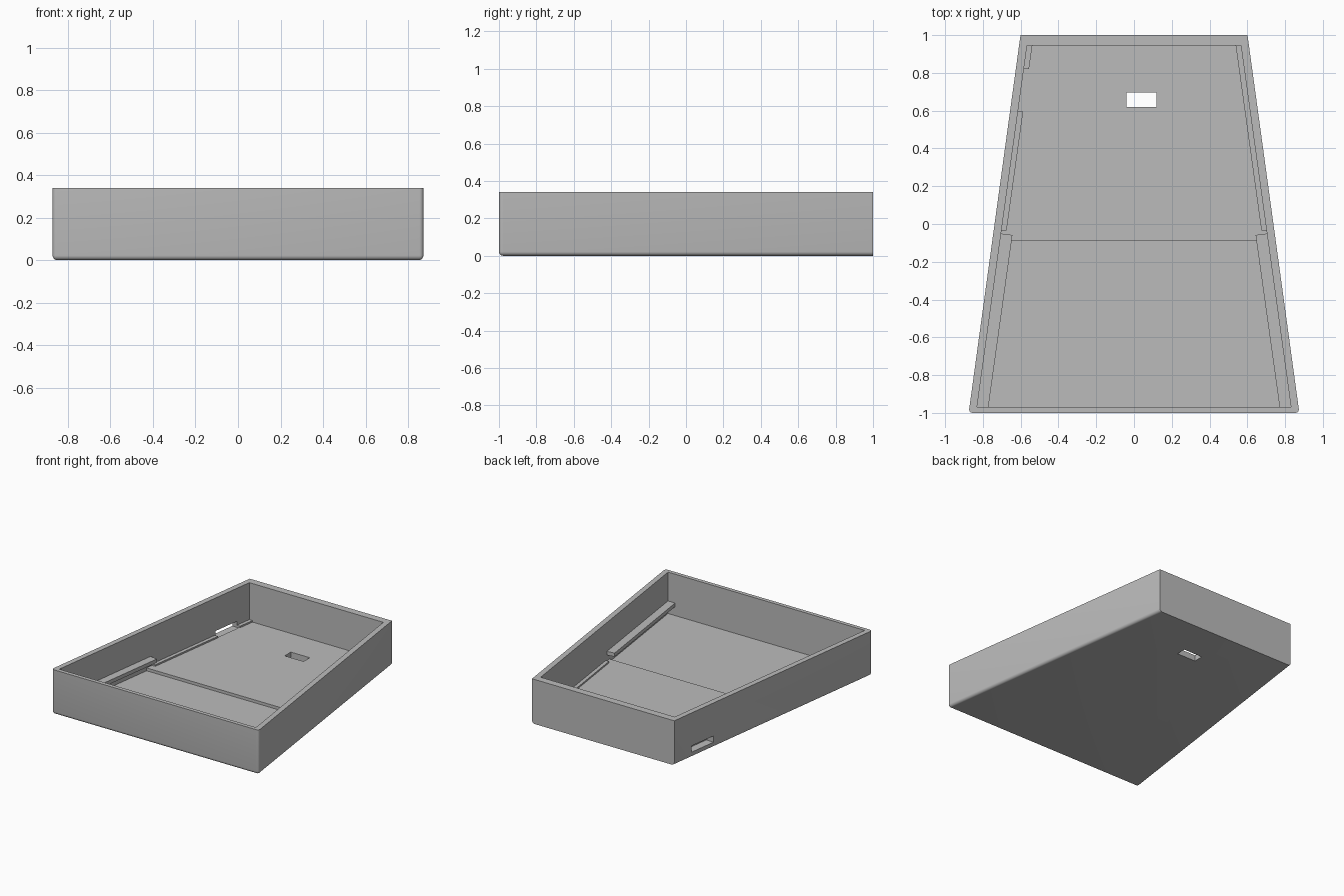
import bpy, bmesh, math

if "Cube" in bpy.data.objects:
    bpy.data.objects.remove(bpy.data.objects["Cube"])

grey = bpy.data.materials.new("plain grey")
grey.use_nodes = True
colour = (0.5, 0.5, 0.5, 1)
grey.diffuse_color = colour
grey.node_tree.nodes["Principled BSDF"].inputs["Base Color"].default_value = colour

HEIGHT, FLOOR_FRONT, FLOOR_BACK = 0.34, 0.024, 0.046
FRONT_IN, BACK_IN, STEP_Y = -0.97, 0.945, -0.09


def outer(y):
    return 0.601 + (1 - y) * 0.1372


def inner(y):
    return 0.566 + (BACK_IN - y) * 0.1384


def prism(name, points, z0, z1, bevel_rule=None):
    """Extrude a flat outline from z0 to z1, optionally rounding chosen edges."""
    bm = bmesh.new()
    face = bm.faces.new([bm.verts.new((x, y, z0)) for x, y in points])
    top = bmesh.ops.extrude_face_region(bm, geom=[face])["geom"]
    for v in top:
        if isinstance(v, bmesh.types.BMVert):
            v.co.z = z1
    bmesh.ops.recalc_face_normals(bm, faces=bm.faces)
    if bevel_rule:
        edges = [e for e in bm.edges if bevel_rule(*[v.co for v in e.verts])]
        bmesh.ops.bevel(bm, geom=edges, offset=0.022, segments=5,
                        profile=0.5, affect='EDGES')
    mesh = bpy.data.meshes.new(name)
    bm.to_mesh(mesh)
    bm.free()
    mesh.materials.append(grey)
    obj = bpy.data.objects.new(name, mesh)
    bpy.context.collection.objects.link(obj)
    return obj


def trapezoid(width, y0, y1):
    return [(-width(y0), y0), (width(y0), y0), (width(y1), y1), (-width(y1), y1)]


def cut(target, cutter):
    mod = target.modifiers.new("cut", 'BOOLEAN')
    mod.operation, mod.solver, mod.object = 'DIFFERENCE', 'EXACT', cutter
    bpy.context.view_layer.objects.active = target
    bpy.ops.object.modifier_apply(modifier=mod.name)


def rounded(a, b):
    # Front uprights and the bottom edges, except along the back
    upright = abs(a.z - b.z) > 0.1 and a.y < 0
    bottom = a.z + b.z < 0.01 and a.y + b.y < 1.5
    return upright or bottom


# Tapered tray shell and its raised rear floor
tray = prism("tray_shell", trapezoid(outer, -1, 1), 0, HEIGHT, rounded)
floor = prism("raised_rear_floor",
              trapezoid(lambda y: inner(y) + 0.005, STEP_Y, BACK_IN + 0.005),
              FLOOR_FRONT - 0.005, FLOOR_BACK)

# Openings: cavity, floor hole and side slot
cavity = prism("cavity_cutter", trapezoid(inner, FRONT_IN, BACK_IN), FLOOR_FRONT, 0.5)
hole = prism("floor_hole_cutter",
             [(-0.04, 0.62), (0.12, 0.62), (0.12, 0.695), (-0.04, 0.695)], -0.1, 0.2)
SLOT0, SLOT1 = 0.6, 0.82
slot = prism("side_slot_cutter",
             [(-outer(SLOT0) - 0.1, SLOT0 + 0.014), (-inner(SLOT0) + 0.02, SLOT0),
              (-inner(SLOT1) + 0.02, SLOT1), (-outer(SLOT1) - 0.1, SLOT1 + 0.014)],
             0.04, 0.088)
for cutter in (cavity, hole, slot):
    cut(tray, cutter)
for cutter in (hole, slot):
    cut(floor, cutter)
for cutter in (cavity, hole, slot):
    bpy.data.objects.remove(cutter)


def ledge(name, side, y0, y1, depth, z0, z1):
    # Strip along a side wall, its rear end square to the wall
    skew = depth * 0.138
    pts = [(inner(y0) + 0.004, y0), (inner(y1) + 0.004, y1),
           (inner(y1) - depth, y1 - skew), (inner(y0) - depth, y0)]
    prism(name, [(side * x, y) for x, y in pts], z0, z1)


# Front rails stand clear of the floor; low ledges run along the rear
for label, side in (("left", 1), ("right", -1)):
    ledge(label + "_front_rail", side, FRONT_IN - 0.004, -0.05, 0.06, 0.092, 0.12)
    spans = [(-0.035, BACK_IN + 0.004)]
    if side < 0:
        spans = [(-0.035, SLOT0), (SLOT1, BACK_IN + 0.004)]
    for i, (y0, y1) in enumerate(spans):
        ledge(f"{label}_rear_ledge_{i + 1}", side, y0, y1, 0.027,
              FLOOR_BACK - 0.005, FLOOR_BACK + 0.012)

# Smooth the rounded edges only
bpy.ops.object.select_all(action='DESELECT')
tray.select_set(True)
bpy.context.view_layer.objects.active = tray
bpy.ops.object.shade_smooth_by_angle(angle=math.radians(30))
